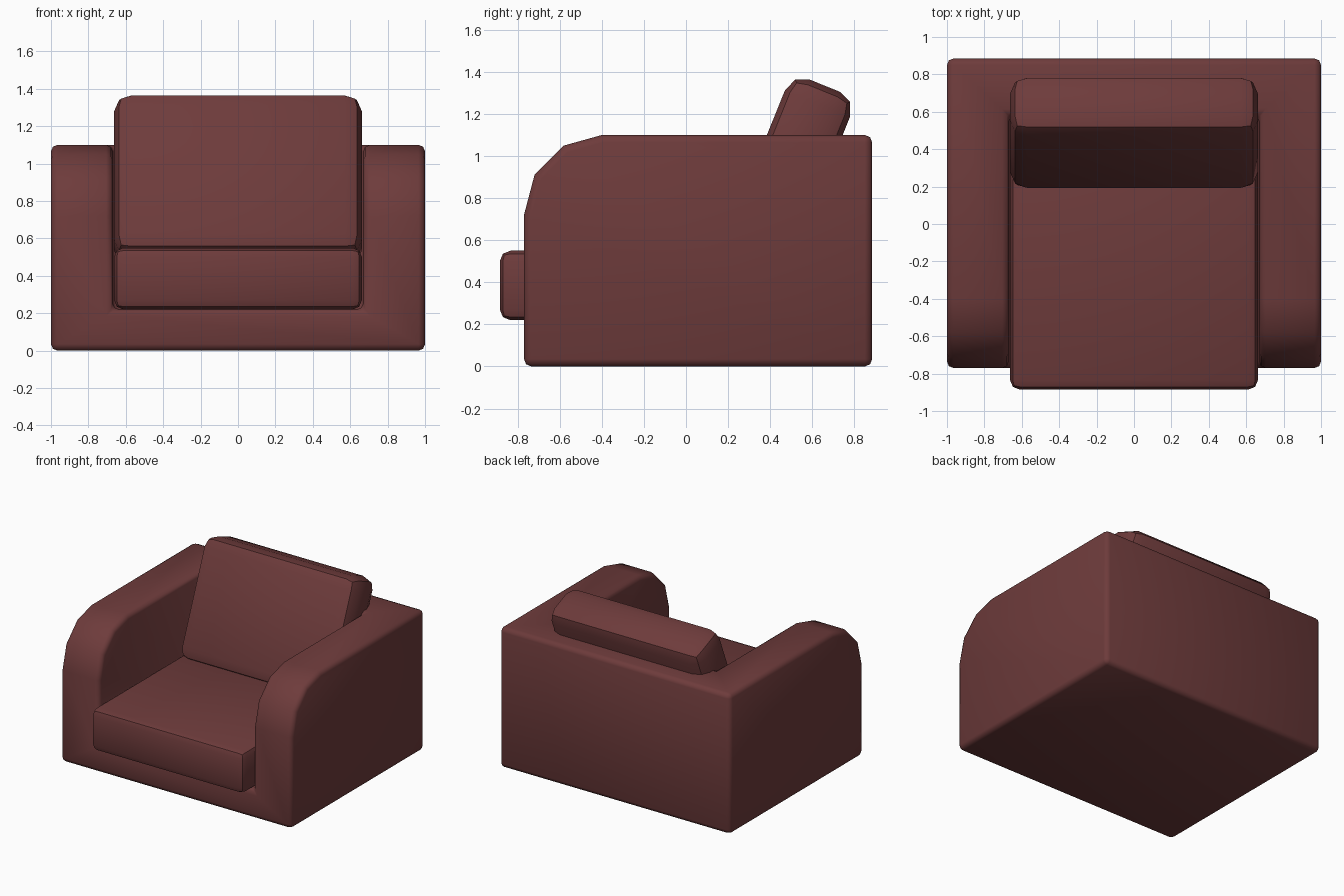
import bpy
import bmesh
import math

if "Cube" in bpy.data.objects:
    bpy.data.objects.remove(bpy.data.objects["Cube"], do_unlink=True)

# Single upholstery colour
fabric = bpy.data.materials.new("dark_red_fabric")
fabric.use_nodes = True
COLOUR = (0.155, 0.044, 0.044, 1)
fabric.diffuse_color = COLOUR
fabric.node_tree.nodes["Principled BSDF"].inputs["Base Color"].default_value = COLOUR


def add_object(name, bm):
    bmesh.ops.recalc_face_normals(bm, faces=bm.faces)
    mesh = bpy.data.meshes.new(name)
    bm.to_mesh(mesh)
    bm.free()
    mesh.materials.append(fabric)
    obj = bpy.data.objects.new(name, mesh)
    bpy.context.collection.objects.link(obj)
    return obj


def box(name, size, centre, tilt=0):
    bm = bmesh.new()
    bmesh.ops.create_cube(bm, size=1)
    bmesh.ops.scale(bm, vec=size, verts=bm.verts)
    obj = add_object(name, bm)
    obj.location = centre
    obj.rotation_euler.x = tilt
    return obj


def soften(obj, width, segments, angle):
    bevel = obj.modifiers.new("soft_edges", "BEVEL")
    bevel.width = width
    bevel.segments = segments
    bevel.limit_method = "ANGLE"
    bevel.angle_limit = math.radians(40)
    bpy.ops.object.select_all(action="DESELECT")
    obj.select_set(True)
    bpy.context.view_layer.objects.active = obj
    for modifier in list(obj.modifiers):
        bpy.ops.object.modifier_apply(modifier=modifier.name)
    bpy.ops.object.shade_smooth_by_angle(angle=math.radians(angle))


# Frame: side profile drawn across the full width, with the seat well cut out
profile = [(-0.77, 0), (-0.77, 0.72), (-0.72, 0.91), (-0.58, 1.05),
           (-0.4, 1.1), (0.885, 1.1), (0.885, 0)]
bm = bmesh.new()
side = bm.faces.new([bm.verts.new((-1, y, z)) for y, z in profile])
extruded = bmesh.ops.extrude_face_region(bm, geom=[side])["geom"]
bmesh.ops.translate(bm, vec=(2, 0, 0),
                    verts=[v for v in extruded if isinstance(v, bmesh.types.BMVert)])
frame = add_object("armchair_frame", bm)

well = box("seat_well_cutter", (1.34, 2, 2), (0, -0.42, 1.22))
well.hide_render = True
cut = frame.modifiers.new("seat_well", "BOOLEAN")
cut.operation = "DIFFERENCE"
cut.solver = "EXACT"
cut.object = well
soften(frame, 0.035, 2, 50)
bpy.data.objects.remove(well, do_unlink=True)

# Seat cushion, overhanging the front of the frame
seat = box("seat_cushion", (1.325, 1.46, 0.33), (0, -0.155, 0.385))
soften(seat, 0.05, 2, 30)

# Back cushion, leaning against the back of the frame
back = box("back_cushion", (1.325, 0.334, 0.92), (0, 0.487, 0.908), math.radians(-22))
soften(back, 0.09, 2, 40)
